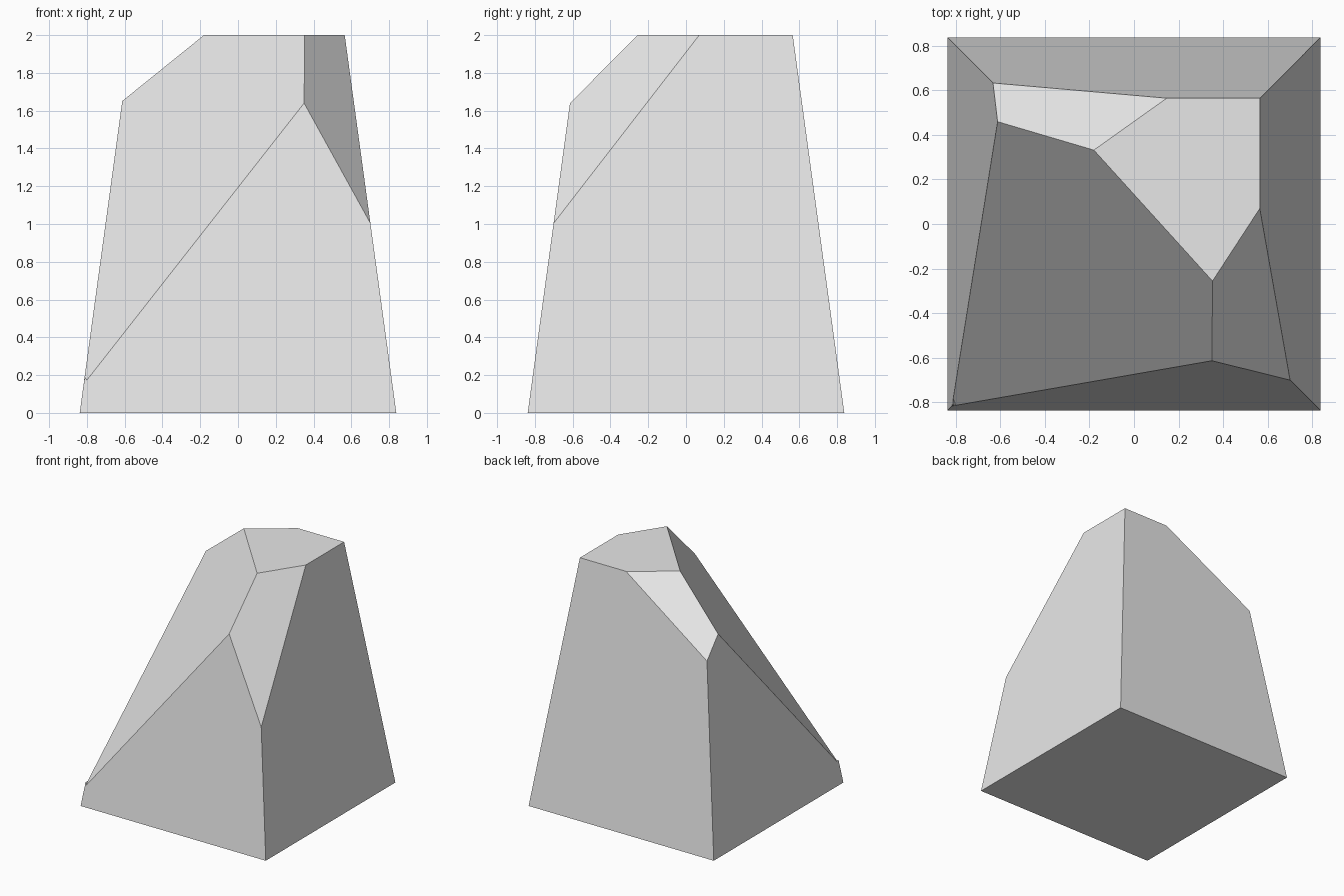
import bpy
import bmesh
from mathutils import Vector

if "Cube" in bpy.data.objects:
    bpy.data.objects.remove(bpy.data.objects["Cube"], do_unlink=True)

grey = bpy.data.materials.new("light_grey")
grey.use_nodes = True
colour = (0.8, 0.8, 0.8, 1.0)
grey.diffuse_color = colour
grey.node_tree.nodes["Principled BSDF"].inputs["Base Color"].default_value = colour

HEIGHT, BASE, TOP = 2.0, 0.838, 0.565


def finish(bm, name):
    bmesh.ops.recalc_face_normals(bm, faces=bm.faces)
    mesh = bpy.data.meshes.new(name)
    bm.to_mesh(mesh)
    bm.free()
    mesh.materials.append(grey)
    obj = bpy.data.objects.new(name, mesh)
    bpy.context.collection.objects.link(obj)
    return obj


def chop(bm, a, b, c):
    """Slice off everything beyond the plane through three points and cap it."""
    a, b, c = Vector(a), Vector(b), Vector(c)
    normal = (b - a).cross(c - a).normalized()
    if normal.z < 0:
        normal.negate()
    geom = bm.verts[:] + bm.edges[:] + bm.faces[:]
    cut = bmesh.ops.bisect_plane(bm, geom=geom, plane_co=a, plane_no=normal,
                                 clear_outer=True, dist=1e-5)
    edges = [e for e in cut["geom_cut"] if isinstance(e, bmesh.types.BMEdge)]
    bmesh.ops.contextual_create(bm, geom=edges)


# Tapered block
bm = bmesh.new()
bmesh.ops.create_cube(bm, size=2)
for v in bm.verts:
    half = TOP if v.co.z > 0 else BASE
    v.co = (v.co.x * half, v.co.y * half, HEIGHT if v.co.z > 0 else 0)

# Large front left slope, small back slope, front corner slope
chop(bm, (0.35, -0.614, 1.64), (-0.614, 0.46, 1.65), (-0.818, -0.818, 0.15))
chop(bm, (-0.183, 0.33, 2), (0.15, 0.567, 2), (-0.614, 0.46, 1.65))
chop(bm, (0.35, -0.26, 2), (0.565, 0.07, 2), (0.35, -0.614, 1.64))
finish(bm, "chipped_block")

# Tiny leftover tip at the low corner
bm = bmesh.new()
for p in ((-0.797, -0.815, 0.17), (-0.813, -0.78, 0.19),
          (-0.812, -0.812, 0.19), (-0.818, -0.818, 0.14)):
    bm.verts.new(p)
bmesh.ops.convex_hull(bm, input=bm.verts[:])
finish(bm, "corner_tip")
